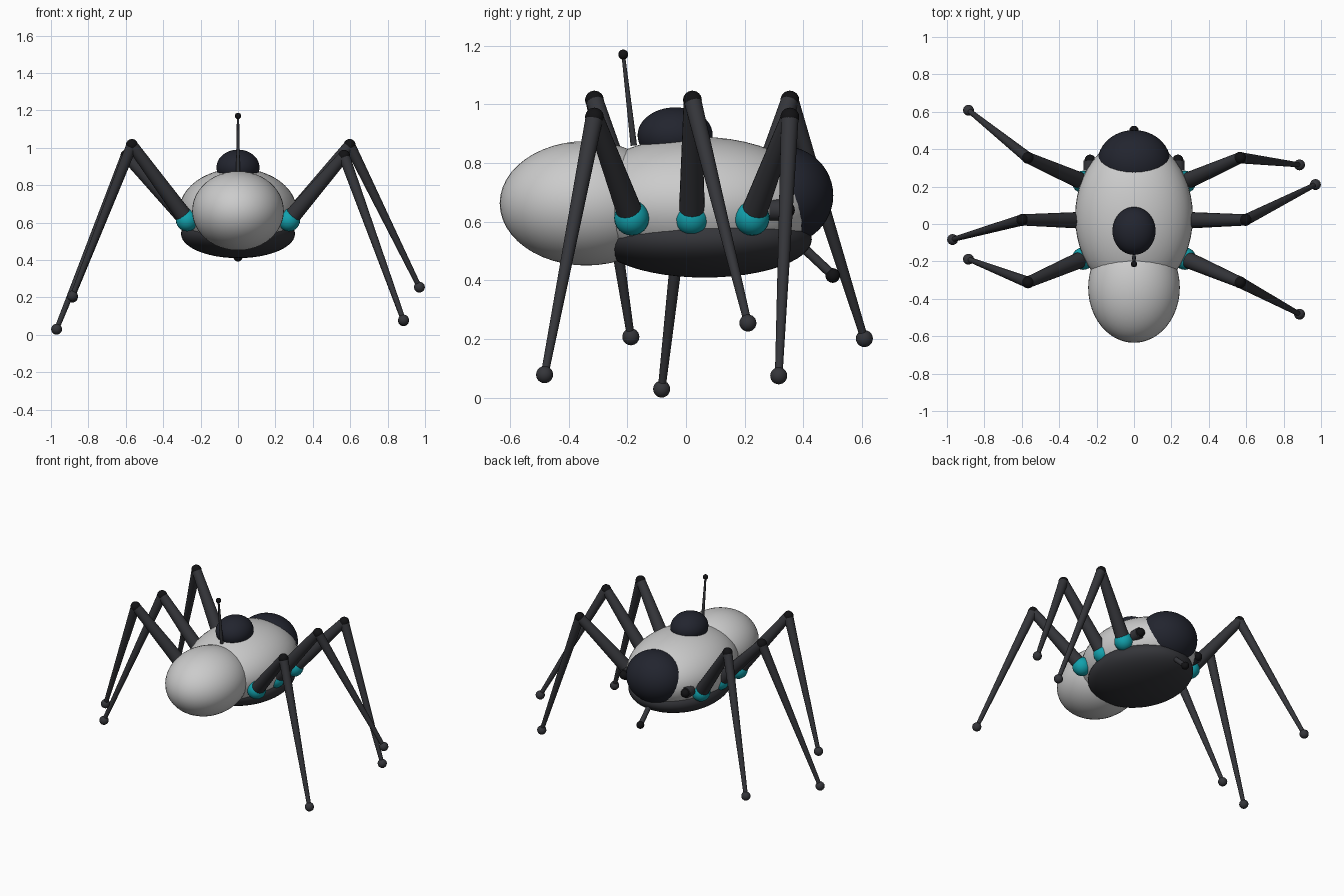
import bpy
from mathutils import Vector

if "Cube" in bpy.data.objects:
    bpy.data.objects.remove(bpy.data.objects["Cube"])


def material(name, rgb):
    m = bpy.data.materials.new(name)
    m.diffuse_color = (*rgb, 1)
    m.use_nodes = True
    m.node_tree.nodes["Principled BSDF"].inputs["Base Color"].default_value = m.diffuse_color
    return m


CHARCOAL = material("charcoal", (0.035, 0.036, 0.042))
NAVY = material("dark_glass", (0.016, 0.018, 0.028))
BLACK = material("black", (0.006, 0.006, 0.007))
TEAL = material("teal", (0.006, 0.36, 0.42))


def finish(name, mat):
    obj = bpy.context.object
    obj.name = name
    if mat:
        obj.data.materials.append(mat)
    bpy.ops.object.shade_smooth_by_angle()
    return obj


def ellipsoid(name, centre, radii, mat=None, segments=48):
    bpy.ops.mesh.primitive_uv_sphere_add(segments=segments, ring_count=segments // 2,
                                         radius=1, location=centre)
    bpy.context.object.scale = radii
    bpy.ops.object.transform_apply(location=False, rotation=False, scale=True)
    return finish(name, mat)


def ball(name, centre, r, mat):
    return ellipsoid(name, centre, (r, r, r), mat, 24)


def rod(name, a, b, r1, r2, mat):
    a, b = Vector(a), Vector(b)
    d = b - a
    bpy.ops.mesh.primitive_cone_add(vertices=20, radius1=r1, radius2=r2, depth=d.length,
                                    location=(a + b) / 2,
                                    rotation=d.to_track_quat('Z', 'Y').to_euler())
    return finish(name, mat)


# Body shells
ellipsoid("body_shell", (0, 0.04, 0.66), (0.315, 0.42, 0.23))
ellipsoid("abdomen", (0, -0.34, 0.663), (0.245, 0.295, 0.212))
ellipsoid("belly", (0, 0.064, 0.54), (0.305, 0.365, 0.13), CHARCOAL)
ellipsoid("face_dome", (0, 0.33, 0.69), (0.195, 0.172, 0.168), NAVY)
ellipsoid("top_dome", (0, -0.037, 0.895), (0.115, 0.128, 0.095), NAVY)

# Antenna on the back
rod("antenna", (0, -0.178, 0.86), (0, -0.214, 1.17), 0.011, 0.006, CHARCOAL)
ball("antenna_tip", (0, -0.214, 1.17), 0.017, BLACK)

# Probe under the face
rod("probe", (0, 0.37, 0.54), (0, 0.50, 0.418), 0.016, 0.016, CHARCOAL)
ball("probe_tip", (0, 0.50, 0.417), 0.025, BLACK)

# Side sensors
for side, s in (("left", -1), ("right", 1)):
    rod(f"{side}_sensor", (s * 0.235, 0.285, 0.64), (s * 0.235, 0.34, 0.64), 0.036, 0.036, CHARCOAL)
    ball(f"{side}_sensor_lens", (s * 0.235, 0.342, 0.64), 0.029, BLACK)

# Legs: name, side, hip y, knee (x, y, z), foot (x, y, z)
LEGS = [
    ("right_front", 1, 0.225, (0.567, 0.354, 0.957), (0.885, 0.316, 0.075)),
    ("right_middle", 1, 0.020, (0.597, 0.022, 1.015), (0.970, 0.211, 0.255)),
    ("right_back", 1, -0.185, (0.567, -0.312, 0.957), (0.885, -0.482, 0.079)),
    ("left_front", -1, 0.225, (0.567, 0.354, 1.015), (0.885, 0.608, 0.202)),
    ("left_middle", -1, 0.020, (0.597, 0.022, 0.957), (0.970, -0.083, 0.030)),
    ("left_back", -1, -0.185, (0.567, -0.312, 1.015), (0.885, -0.188, 0.208)),
]
for name, s, hip_y, k, f in LEGS:
    hip = (s * 0.272, hip_y, 0.613)
    knee = (s * k[0], k[1], k[2])
    foot = (s * f[0], f[1], f[2])
    ball(f"{name}_hip", hip, 0.06, TEAL)
    rod(f"{name}_upper_leg", hip, knee, 0.045, 0.030, CHARCOAL)
    ball(f"{name}_knee", knee, 0.032, BLACK)
    rod(f"{name}_lower_leg", knee, foot, 0.030, 0.013, CHARCOAL)
    ball(f"{name}_foot", foot, 0.029, CHARCOAL)
